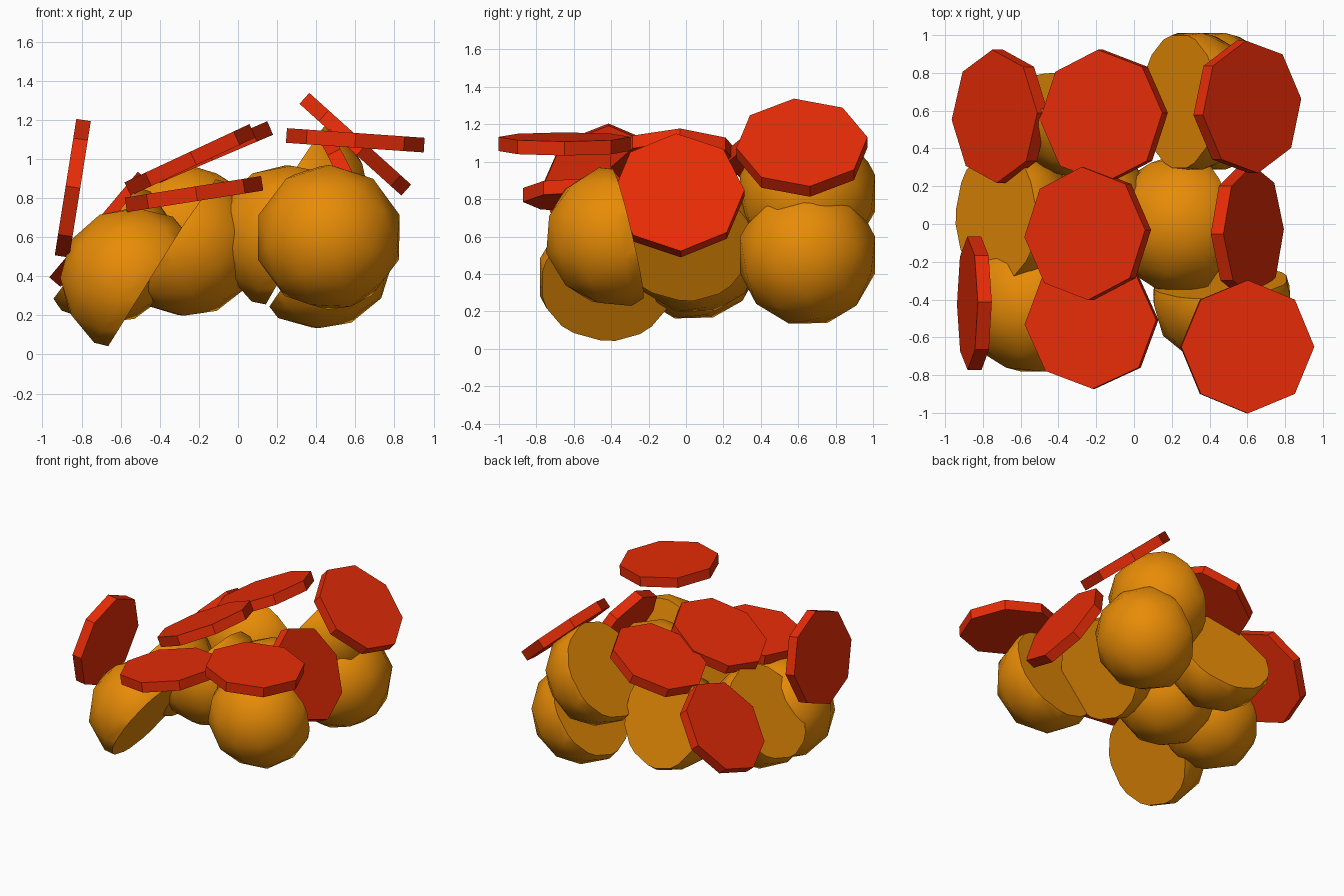
import bpy, bmesh, math
from mathutils import Vector, Matrix

if "Cube" in bpy.data.objects:
    bpy.data.objects.remove(bpy.data.objects["Cube"])


def material(name, rgb):
    m = bpy.data.materials.new(name)
    m.diffuse_color = (*rgb, 1)
    m.use_nodes = True
    m.node_tree.nodes["Principled BSDF"].inputs["Base Color"].default_value = m.diffuse_color
    return m


ORANGE = material("orange", (0.80, 0.26, 0.002))
RED = material("red", (0.80, 0.025, 0.002))


def finish(bm, name, mat):
    bmesh.ops.recalc_face_normals(bm, faces=bm.faces)
    mesh = bpy.data.meshes.new(name)
    bm.to_mesh(mesh)
    bm.free()
    mesh.materials.append(mat)
    ob = bpy.data.objects.new(name, mesh)
    bpy.context.collection.objects.link(ob)
    return ob


def dome(name, base, direction, depth=0.07, r=0.38):
    """Slightly more than half a ball; flat face at base, bulging along direction."""
    d = Vector(direction).normalized()
    bm = bmesh.new()
    bmesh.ops.create_icosphere(bm, subdivisions=2, radius=r)
    geom = bm.verts[:] + bm.edges[:] + bm.faces[:]
    cut = bmesh.ops.bisect_plane(bm, geom=geom, plane_co=(0, 0, -depth), plane_no=(0, 0, 1),
                                 clear_inner=True)
    edges = [e for e in cut["geom_cut"] if isinstance(e, bmesh.types.BMEdge)]
    bmesh.ops.contextual_create(bm, geom=edges)
    rot = d.to_track_quat('Z', 'Y').to_matrix().to_4x4()
    bmesh.ops.transform(bm, matrix=Matrix.Translation(Vector(base) + d * depth) @ rot, verts=bm.verts)
    ob = finish(bm, name, ORANGE)
    bpy.ops.object.select_all(action='DESELECT')
    ob.select_set(True)
    bpy.context.view_layer.objects.active = ob
    bpy.ops.object.shade_smooth_by_angle(angle=math.radians(40))


def disc(name, center, tilt, spin=0):
    """Eight-sided slab tilted about the y axis."""
    bm = bmesh.new()
    bmesh.ops.create_cone(bm, cap_ends=True, segments=8, radius1=0.353, radius2=0.353, depth=0.075)
    rot = Matrix.Rotation(math.radians(tilt), 4, 'Y') @ Matrix.Rotation(math.radians(spin), 4, 'Z')
    bmesh.ops.transform(bm, matrix=Matrix.Translation(center) @ rot, verts=bm.verts)
    finish(bm, name, RED)


# Orange half balls heaped together: middle of the flat face, bulge direction
for i, (c, d) in enumerate([
    ((-0.475, -0.42, 0.345), (-0.85, 0, 0.53)),
    ((0.46, -0.31, 0.615), (0.06, -0.97, -0.23)),
    ((0.36, 0.65, 0.54), (0.83, 0, -0.56)),
    ((0.24, 0.65, 0.87), (0.83, 0, -0.56)),
    ((-0.73, 0.04, 0.57), (0.80, 0, -0.60)),
    ((-0.27, 0.67, 0.635), (-0.15, -0.93, -0.33)),
    ((0.32, 0.00, 0.565), (-0.87, 0, 0.50)),
    ((-0.32, 0.05, 0.605), (0.82, 0, -0.58)),
]):
    dome(f"half_ball_{i + 1}", c, d)

# Red slabs scattered over the heap
for i, (c, t, s) in enumerate([
    ((-0.71, 0.57, 0.64), -50, 3),
    ((-0.16, 0.57, 1.02), -23, 3),
    ((0.60, 0.62, 1.075), 42, 7),
    ((-0.245, -0.05, 0.995), -25, 3),
    ((0.60, -0.04, 0.82), 63, 2),
    ((-0.845, -0.42, 0.85), -81, 1),
    ((-0.225, -0.52, 0.82), -9, 2),
    ((0.60, -0.65, 1.095), 4, 0),
]):
    disc(f"slab_{i + 1}", c, t, s)
